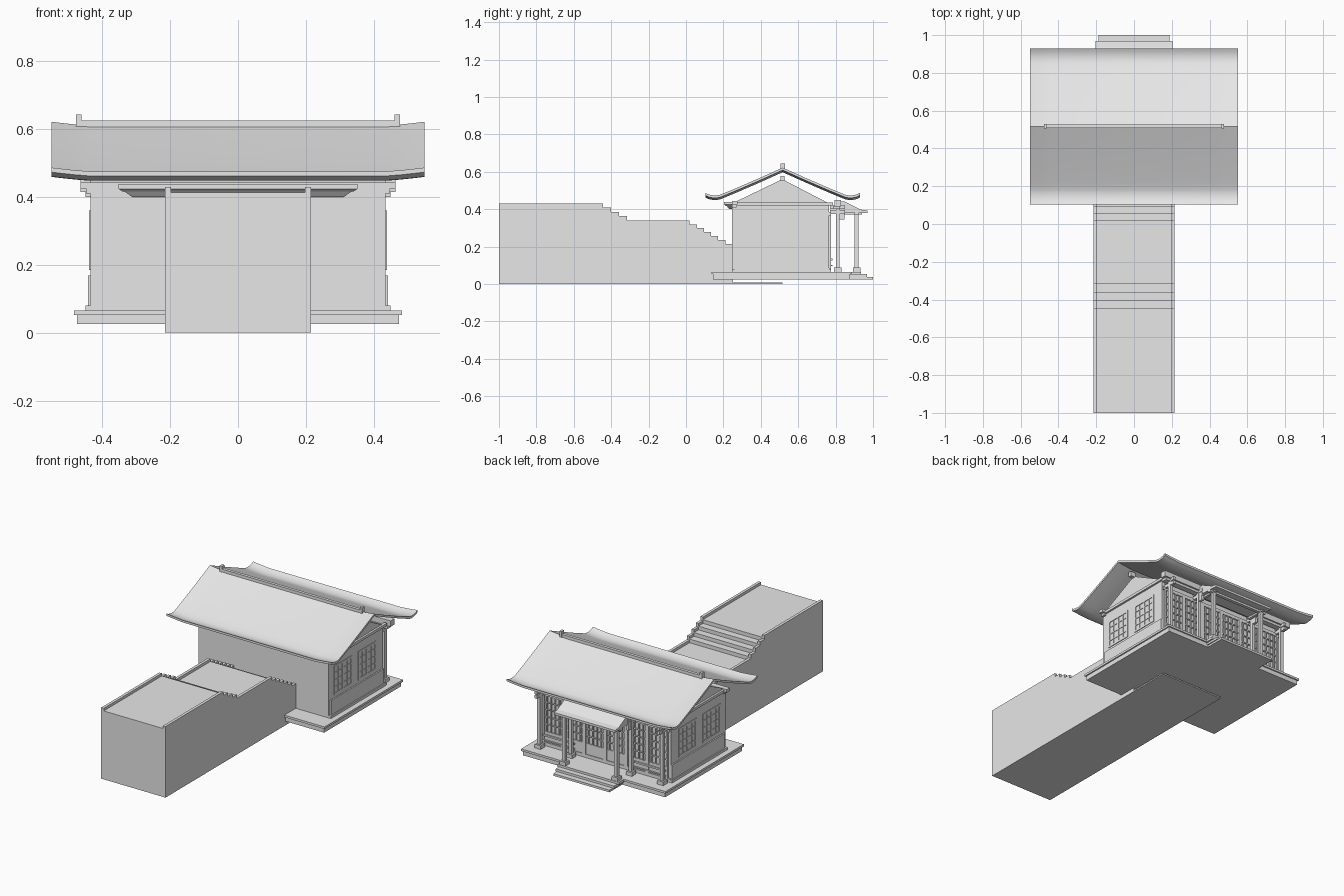
import bpy, bmesh, math

if "Cube" in bpy.data.objects:
    bpy.data.objects.remove(bpy.data.objects["Cube"])

mat = bpy.data.materials.new("light_grey")
mat.diffuse_color = (0.8, 0.8, 0.8, 1)
mat.use_nodes = True
mat.node_tree.nodes["Principled BSDF"].inputs["Base Color"].default_value = mat.diffuse_color


def finish(name, bm):
    bmesh.ops.recalc_face_normals(bm, faces=bm.faces)
    me = bpy.data.meshes.new(name)
    bm.to_mesh(me)
    bm.free()
    me.materials.append(mat)
    ob = bpy.data.objects.new(name, me)
    bpy.context.collection.objects.link(ob)
    return ob


def boxes(name, items):
    """One object from boxes given as (x0, x1, y0, y1, z0, z1)."""
    bm = bmesh.new()
    for x0, x1, y0, y1, z0, z1 in items:
        vs = bmesh.ops.create_cube(bm, size=1)["verts"]
        for v in vs:
            v.co.x = x0 if v.co.x < 0 else x1
            v.co.y = y0 if v.co.y < 0 else y1
            v.co.z = z0 if v.co.z < 0 else z1
    return finish(name, bm)


def mirrored(items):
    return items + [(-b[1], -b[0], *b[2:]) for b in items]


def extrude_x(name, profile, x0, x1):
    """Close a (y, z) outline and extrude it along x."""
    bm = bmesh.new()
    f = bm.faces.new([bm.verts.new((x0, y, z)) for y, z in profile])
    r = bmesh.ops.extrude_face_region(bm, geom=[f])
    for v in r["geom"]:
        if isinstance(v, bmesh.types.BMVert):
            v.co.x = x1
    return finish(name, bm)


def frustum(name, lower, upper):
    """Loft between two rectangles (x0, x1, y0, y1, z)."""
    bm = bmesh.new()
    rings = []
    for x0, x1, y0, y1, z in (lower, upper):
        rings.append([bm.verts.new(p) for p in
                      ((x0, y0, z), (x1, y0, z), (x1, y1, z), (x0, y1, z))])
    a, b = rings
    bm.faces.new(a)
    bm.faces.new(b)
    for i in range(4):
        j = (i + 1) % 4
        bm.faces.new((a[i], a[j], b[j], b[i]))
    return finish(name, bm)


# Stepped causeway: core plus slightly taller side rails
def stair_outline(drop):
    pts = [(-1, 0), (-1, 0.43 - drop)]
    z = 0.43
    for start, run, n, fall in ((-0.445, 0.043, 4, 0.0225), (0.02, 0.038, 6, 0.021)):
        for i in range(n):
            y = start + i * run
            pts.append((y, z - drop))
            z -= fall
            pts.append((y, z - drop))
    return pts + [(0.25, z - drop), (0.25, 0)]


extrude_x("causeway_core", stair_outline(0.016), -0.2, 0.2)
for s, side in ((1, "right"), (-1, "left")):
    extrude_x("causeway_rail_" + side, stair_outline(0), s * 0.198, s * 0.215)
boxes("causeway_foot_slab", [(-0.215, 0.215, 0.25, 0.515, 0, 0.008)])

# Platform and entrance steps
boxes("platform", [(-0.475, 0.475, 0.145, 0.878, 0.025, 0.052),
                   (-0.483, 0.483, 0.137, 0.886, 0.052, 0.065)])
boxes("entrance_steps", [(-0.205, 0.205, 0.87, 0.935, 0.05, 0.065),
                         (-0.195, 0.195, 0.87, 0.967, 0.037, 0.052),
                         (-0.188, 0.188, 0.87, 1.0, 0.025, 0.038)])

# House body with gables
extrude_x("house_body", [(0.245, 0.065), (0.765, 0.065), (0.765, 0.43),
                         (0.515, 0.56), (0.245, 0.43)], -0.435, 0.435)
boxes("side_wainscot", mirrored([(0.43, 0.45, 0.245, 0.775, 0.065, 0.08),
                                 (0.43, 0.443, 0.26, 0.765, 0.08, 0.168)]))
boxes("gable_beam", mirrored([(0.43, 0.447, 0.245, 0.785, 0.42, 0.436),
                              (0.43, 0.465, 0.505, 0.527, 0.55, 0.578)]))

# Side windows with lattice bars
bars = []
for y0 in (0.295, 0.525):
    y1, z0, z1 = y0 + 0.17, 0.185, 0.36
    x0, x1 = 0.43, 0.439
    bars += [(x0, x1, y0, y0 + 0.012, z0, z1), (x0, x1, y1 - 0.012, y1, z0, z1),
             (x0, x1, y0, y1, z0, z0 + 0.012), (x0, x1, y0, y1, z1 - 0.012, z1)]
    for i in range(1, 4):
        y = y0 + 0.17 * i / 4
        w = 0.006 if i == 2 else 0.003
        bars.append((x0, x1 - 0.001, y - w, y + w, z0, z1))
        z = z0 + (z1 - z0) * i / 4
        bars.append((x0, x1 - 0.001, y0, y1, z - 0.003, z + 0.003))
boxes("side_window_lattice", mirrored(bars))

# Lattice doors along the porch wall
bars = [(-0.435, 0.435, 0.76, 0.776, 0.065, 0.085),
        (-0.43, 0.43, 0.76, 0.774, 0.365, 0.385)]
n, w = 6, 0.14
for k in range(n):
    x0 = -0.42 + k * w
    x1 = x0 + w
    bars += [(x0, x0 + 0.012, 0.76, 0.776, 0.08, 0.37),
             (x1 - 0.012, x1, 0.76, 0.776, 0.08, 0.37),
             (x0, x1, 0.76, 0.772, 0.085, 0.15)]
    for i in range(1, 5):
        x = x0 + w * i / 5
        bars.append((x - 0.003, x + 0.003, 0.76, 0.773, 0.15, 0.37))
        z = 0.15 + 0.22 * i / 5
        bars.append((x0, x1, 0.76, 0.772, z - 0.003, z + 0.003))
boxes("porch_wall_lattice", bars)
boxes("low_railing", mirrored([(0.2, 0.41, 0.776, 0.784, 0.125, 0.135),
                               (0.2, 0.41, 0.776, 0.782, 0.095, 0.102)]))

# Columns with square bases
cols, bases = [], []
for x, y, top in ((0.41, 0.812, 0.41), (0.2, 0.812, 0.41), (0.175, 0.912, 0.38)):
    cols.append((x - 0.01, x + 0.01, y - 0.01, y + 0.01, 0.065, top))
    bases.append((x - 0.02, x + 0.02, y - 0.02, y + 0.02, 0.065, 0.087))
boxes("porch_column", mirrored(cols))
boxes("column_base", mirrored(bases))

# Beams and brackets under the eaves
boxes("eave_beam", [(-0.465, 0.465, 0.795, 0.83, 0.415, 0.45),
                    (-0.45, 0.45, 0.785, 0.82, 0.4, 0.416),
                    (-0.465, 0.465, 0.245, 0.275, 0.425, 0.443),
                    (-0.448, 0.448, 0.245, 0.27, 0.41, 0.425)])
boxes("column_bracket", mirrored([(x - 0.008, x + 0.008, 0.77, 0.85, z, z + 0.02)
                                  for x in (0.2, 0.41) for z in (0.375, 0.4)]
                                 + [(0.192, 0.208, 0.82, 0.848, 0.345, 0.38)]))
frustum("front_corbel_lower", (-0.31, 0.31, 0.232, 0.25, 0.4), (-0.335, 0.335, 0.218, 0.25, 0.416))
frustum("front_corbel_upper", (-0.34, 0.34, 0.215, 0.25, 0.416), (-0.352, 0.352, 0.205, 0.25, 0.424))
boxes("front_corbel_cap", [(-0.352, 0.352, 0.203, 0.25, 0.424, 0.438)])

# Small porch roof
extrude_x("porch_roof", [(0.81, 0.44), (0.85, 0.44), (0.935, 0.397), (0.97, 0.392),
                         (0.97, 0.378), (0.81, 0.385)], -0.205, 0.205)
boxes("porch_beam", [(-0.205, 0.205, 0.902, 0.922, 0.368, 0.382)]
      + mirrored([(0.167, 0.183, 0.81, 0.94, 0.372, 0.386)]))

# Main roof: flared gable section swept along x with lifted ends
half = [(0.0, 0.61), (0.12, 0.556), (0.24, 0.504), (0.30, 0.479),
        (0.335, 0.465), (0.355, 0.461), (0.375, 0.462), (0.395, 0.466), (0.413, 0.475)]
line = [(-d, z) for d, z in reversed(half)] + half[1:]
section = line + [(d, z - 0.0135) for d, z in reversed(line)]
xs = [-0.55, -0.52, -0.48, -0.44, 0.44, 0.48, 0.52, 0.55]
bm = bmesh.new()
rings = []
for x in xs:
    lift = 0.012 * (max(0, abs(x) - 0.42) / 0.13) ** 1.4
    rings.append([bm.verts.new((x, 0.517 + d, z + lift)) for d, z in section])
m, k = len(section), len(line)
for a, b in zip(rings, rings[1:]):
    for i in range(m):
        j = (i + 1) % m
        bm.faces.new((a[i], a[j], b[j], b[i]))
for r in (rings[0], rings[-1]):
    for i in range(k - 1):
        bm.faces.new((r[i], r[i + 1], r[m - 2 - i], r[m - 1 - i]))
roof = finish("main_roof", bm)
bpy.context.view_layer.objects.active = roof
roof.select_set(True)
bpy.ops.object.shade_smooth_by_angle(angle=math.radians(30))

# Ridge beam with end knobs
boxes("ridge_beam", [(-0.47, 0.47, 0.508, 0.526, 0.6, 0.625)]
      + mirrored([(0.462, 0.477, 0.505, 0.529, 0.6, 0.643)]))
